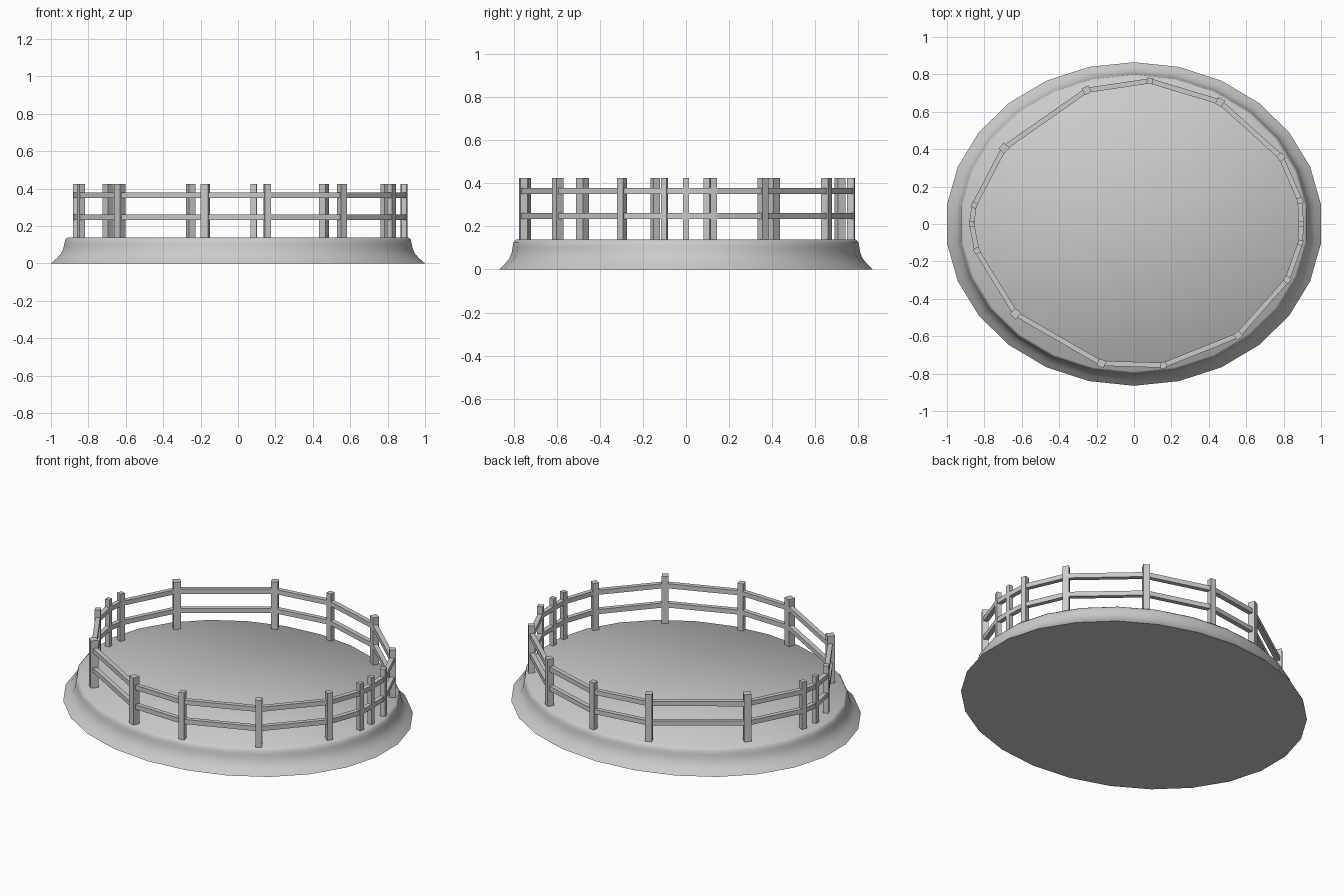
import bpy, bmesh
from math import sin, cos, pi, atan2
from mathutils import Vector, Matrix

cube = bpy.data.objects.get("Cube")
if cube:
    bpy.data.objects.remove(cube, do_unlink=True)

grey = bpy.data.materials.new("plain grey")
grey.use_nodes = True
colour = (0.6, 0.6, 0.6, 1)
grey.diffuse_color = colour
grey.node_tree.nodes["Principled BSDF"].inputs["Base Color"].default_value = colour


def make_object(name, bm):
    mesh = bpy.data.meshes.new(name)
    bmesh.ops.recalc_face_normals(bm, faces=bm.faces)
    bm.to_mesh(mesh)
    bm.free()
    mesh.materials.append(grey)
    obj = bpy.data.objects.new(name, mesh)
    bpy.context.collection.objects.link(obj)
    return obj


def add_box(bm, centre, size, angle):
    matrix = (Matrix.Translation(centre) @ Matrix.Rotation(angle, 4, "Z")
              @ Matrix.Diagonal((*size, 1)))
    bmesh.ops.create_cube(bm, size=1, matrix=matrix)


# Oval mound: flared skirt, upright wall and a softened rim
SIDES, RX, RY, TOP = 26, 1.007, 0.865, 0.138
profile = [(1, 0), (0.968, 0.028), (0.946, 0.052), (0.934, 0.08),
           (0.929, 0.105), (0.924, 0.127), (0.912, TOP)]
bm = bmesh.new()
rings = []
for r, z in profile:
    ring = []
    for i in range(SIDES):
        a = pi / 2 + 2 * pi * i / SIDES
        ring.append(bm.verts.new((RX * r * cos(a), RY * r * sin(a), z)))
    rings.append(ring)
for low, high in zip(rings, rings[1:]):
    for i in range(SIDES):
        j = (i + 1) % SIDES
        bm.faces.new((low[i], low[j], high[j], high[i]))
bm.faces.new(rings[0])
bm.faces.new(rings[-1])
base = make_object("mound_base", bm)
bpy.context.view_layer.objects.active = base
base.select_set(True)
bpy.ops.object.shade_smooth_by_angle(angle=0.9)

# Fence posts, clockwise from the back: x, y, thickness
posts = [(0.085, 0.765, 0.033), (0.46, 0.652, 0.038), (0.786, 0.358, 0.036),
         (0.888, 0.125, 0.031), (0.893, 0, 0.028), (0.89, -0.1, 0.028),
         (0.82, -0.297, 0.034), (0.556, -0.595, 0.038), (0.157, -0.755, 0.034),
         (-0.174, -0.745, 0.04), (-0.633, -0.48, 0.043), (-0.84, -0.143, 0.032),
         (-0.868, 0, 0.028), (-0.855, 0.1, 0.03), (-0.695, 0.406, 0.042),
         (-0.253, 0.715, 0.039)]
POST_TOP = 0.424
points = [Vector((x, y, 0)) for x, y, s in posts]
post_bm, rail_bm = bmesh.new(), bmesh.new()
for i, point in enumerate(points):
    following = points[(i + 1) % len(points)]
    chord = following - points[i - 1]
    size = posts[i][2]
    add_box(post_bm, point + Vector((0, 0, (TOP + POST_TOP) / 2)),
            (size, size, POST_TOP - TOP), atan2(chord.y, chord.x))
    # Two rails to the following post
    span = following - point
    for z in (0.247, 0.364):
        add_box(rail_bm, (point + following) / 2 + Vector((0, 0, z)),
                (span.length, 0.027, 0.028), atan2(span.y, span.x))
make_object("fence_posts", post_bm)
make_object("fence_rails", rail_bm)
